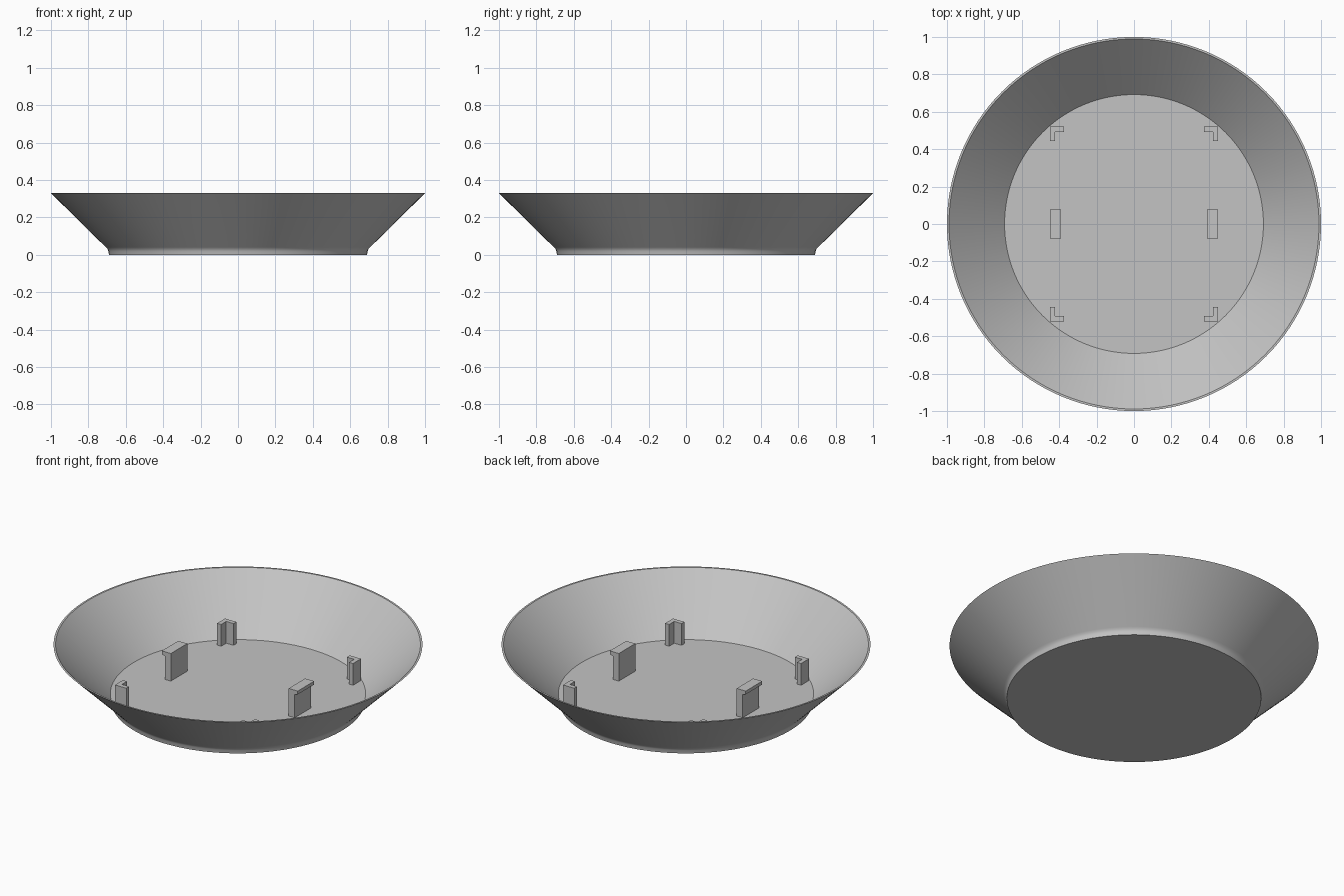
import bpy, bmesh, math

cube = bpy.data.objects.get("Cube")
if cube:
    bpy.data.objects.remove(cube, do_unlink=True)

grey = bpy.data.materials.new("light grey")
grey.use_nodes = True
grey.diffuse_color = (0.55, 0.55, 0.55, 1)
grey.node_tree.nodes["Principled BSDF"].inputs["Base Color"].default_value = grey.diffuse_color

FLOOR = 0.036
SEGMENTS = 128


def finish(name, bm):
    bmesh.ops.recalc_face_normals(bm, faces=bm.faces[:])
    mesh = bpy.data.meshes.new(name)
    bm.to_mesh(mesh)
    bm.free()
    mesh.materials.append(grey)
    obj = bpy.data.objects.new(name, mesh)
    bpy.context.collection.objects.link(obj)
    return obj


def lathe(name, profile):
    """Spin a closed (radius, z) profile that starts and ends on the axis."""
    bm = bmesh.new()
    verts = [bm.verts.new((r, 0, z)) for r, z in profile]
    edges = [bm.edges.new(pair) for pair in zip(verts, verts[1:])]
    bmesh.ops.spin(bm, geom=verts + edges, axis=(0, 0, 1), cent=(0, 0, 0),
                   angle=math.tau, steps=SEGMENTS, use_duplicate=False)
    bmesh.ops.remove_doubles(bm, verts=bm.verts[:], dist=0.0001)
    return finish(name, bm)


def prism(name, outline, direction):
    """Extrude a flat outline along a direction."""
    bm = bmesh.new()
    face = bm.faces.new([bm.verts.new(p) for p in outline])
    out = bmesh.ops.extrude_face_region(bm, geom=[face])
    moved = [v for v in out["geom"] if isinstance(v, bmesh.types.BMVert)]
    bmesh.ops.translate(bm, verts=moved, vec=direction)
    return finish(name, bm)


# Thin flared dish with a short foot and a flat raised floor
dish = lathe("dish", [(0, 0), (0.69, 0), (0.693, 0.02), (0.698, 0.032), (0.707, 0.041),
                      (1, 0.33), (0.989, 0.33), (0.692, FLOOR), (0, FLOOR)])
bpy.context.view_layer.objects.active = dish
dish.select_set(True)
bpy.ops.object.shade_smooth_by_angle(angle=math.radians(30))

base = FLOOR - 0.005
for sx, side in ((1, "left"), (-1, "right")):
    # Clip: upright post with a lip pointing outward at the top
    top = FLOOR + 0.165
    hook = [(0.39, base), (0.43, base), (0.43, top - 0.025),
            (0.45, top - 0.02), (0.45, top), (0.39, top)]
    prism(f"{side}_clip", [(sx * x, -0.078, z) for x, z in hook], (0, 0.156, 0))

    # Corner brackets: L-shaped posts opening toward the centre
    corner = [(0.45, 0.52), (0.375, 0.52), (0.375, 0.493),
              (0.423, 0.493), (0.423, 0.445), (0.45, 0.445)]
    for sy, end in ((-1, "front"), (1, "back")):
        prism(f"{end}_{side}_bracket", [(sx * x, sy * y, base) for x, y in corner],
              (0, 0, 0.135))
